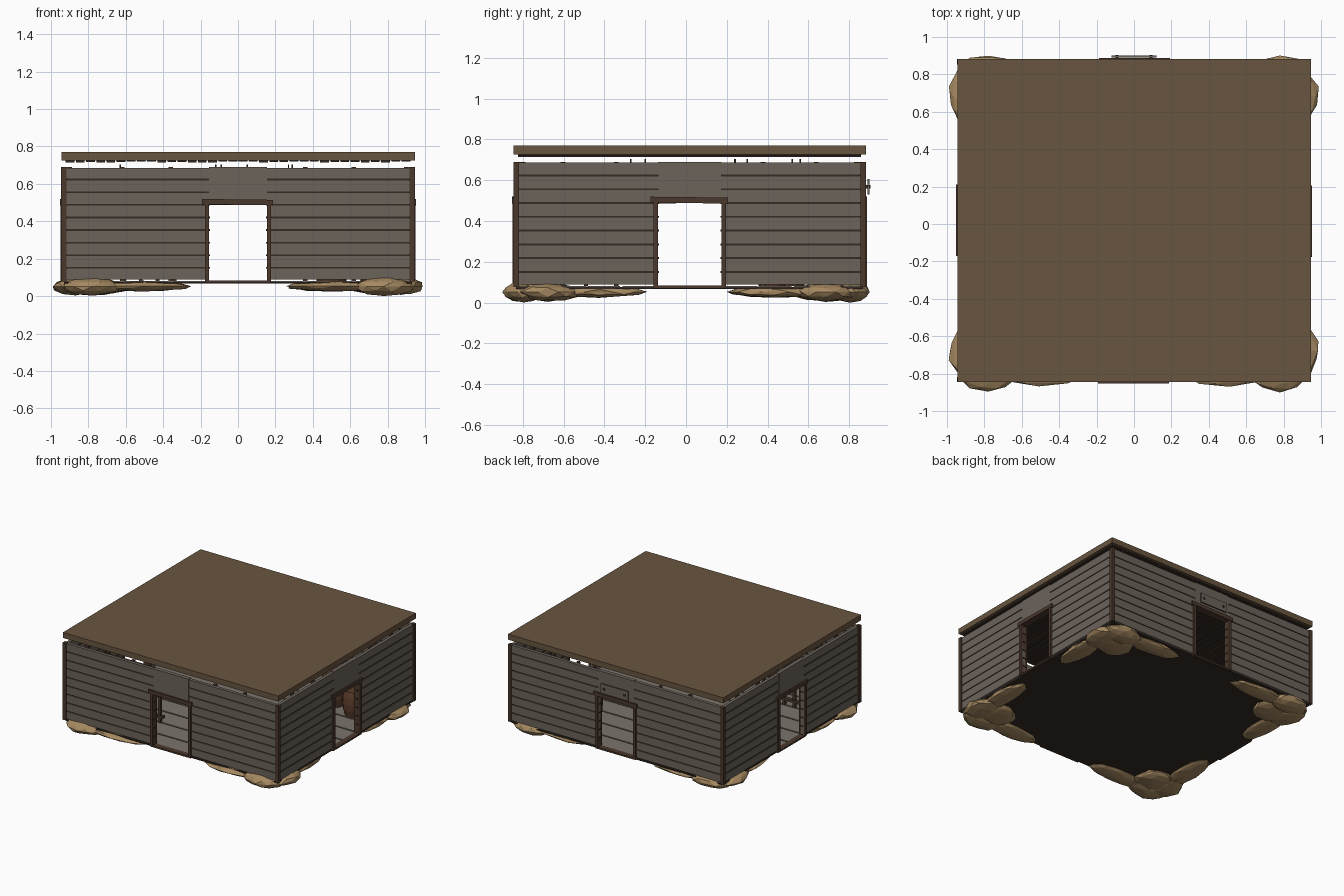
import bpy, bmesh, math, random
from mathutils import Matrix, Vector

if "Cube" in bpy.data.objects:
    bpy.data.objects.remove(bpy.data.objects["Cube"])

random.seed(4)
CY = 0.018            # house centre in y
HX, HY = 0.942, 0.86  # half sizes of the house


def material(name, r, g, b):
    m = bpy.data.materials.new(name)
    m.diffuse_color = (r, g, b, 1)
    m.use_nodes = True
    m.node_tree.nodes["Principled BSDF"].inputs["Base Color"].default_value = m.diffuse_color
    return m


ROOF = material("roof_brown", 0.14, 0.09, 0.05)
GREY = material("weathered_board", 0.15, 0.125, 0.105)
FLOOR = material("floor_board", 0.2, 0.175, 0.15)
DARK = material("dark_wood", 0.035, 0.023, 0.016)
TRIM = material("trim_wood", 0.07, 0.04, 0.026)
ROCK = material("stone", 0.38, 0.25, 0.12)
RED = material("barrel_wood", 0.11, 0.045, 0.025)


def finish(name, bm, mat):
    me = bpy.data.meshes.new(name)
    bm.to_mesh(me)
    bm.free()
    me.materials.append(mat)
    ob = bpy.data.objects.new(name, me)
    bpy.context.collection.objects.link(ob)
    return ob


def boxes(name, items, mat, matrix=Matrix.Identity(4)):
    """One object from boxes (x0, x1, y0, y1, z0, z1[, tilt about y])."""
    bm = bmesh.new()
    for it in items:
        x0, x1, y0, y1, z0, z1 = it[:6]
        tilt = it[6] if len(it) > 6 else 0
        m = (matrix @ Matrix.Translation(((x0 + x1) / 2, (y0 + y1) / 2, (z0 + z1) / 2))
             @ Matrix.Rotation(tilt, 4, 'Y') @ Matrix.Diagonal((x1 - x0, y1 - y0, z1 - z0, 1)))
        bmesh.ops.create_cube(bm, size=1, matrix=m)
    return finish(name, bm, mat)


# Roof slab and ceiling boards
boxes("roof", [(-0.945, 0.945, CY - 0.863, CY + 0.863, 0.726, 0.77)], ROOF)
n = 34
w = 1.85 / n
boxes("ceiling_boards", [(-0.925 + i * w + 0.004, -0.925 + (i + 1) * w - 0.004,
                          CY - 0.84, CY + 0.84, 0.714 + random.uniform(0, 0.006), 0.727)
                         for i in range(n)], DARK)

# Base plate and floor boards
boxes("base_plate", [(-0.93, 0.93, CY - 0.85, CY + 0.85, 0.068, 0.076)], DARK)
n = 10
w = 1.68 / n
boxes("floor_boards", [(-0.925, 0.925, CY - 0.84 + i * w + 0.006, CY - 0.84 + (i + 1) * w - 0.006,
                        0.076, 0.082) for i in range(n)], FLOOR)


# Walls: drawn facing -y at local origin, then turned to each side
def wall(side, half, dist, angle):
    M = (Matrix.Translation((0, CY, 0)) @ Matrix.Rotation(angle, 4, 'Z')
         @ Matrix.Translation((0, -dist, 0)))
    planks, battens = [], []
    rows, z0, z1, door = 9, 0.083, 0.69, 0.155
    h = (z1 - z0) / rows
    for i in range(rows):
        a = z0 + i * h
        for s in (-1, 1):
            e = sorted((s * door, s * (half - 0.012)))
            planks.append((e[0], e[1], 0.004, 0.03, a + 0.005, a + h - 0.004))
            e = sorted((s * (door - 0.004), s * (half - 0.008)))
            battens.append((e[0], e[1], 0.01, 0.034, a + h - 0.004, a + h + 0.005))
    battens = [b for b in battens if b[5] < 0.69]
    boxes(side + "_wall_planks", planks, GREY, M)
    boxes(side + "_wall_battens", battens, DARK, M)
    boxes(side + "_door_header", [(-door, door, 0.002, 0.034, 0.495, z1)], GREY, M)
    # door frame: two posts, a slightly crooked lintel, a sill
    boxes(side + "_door_frame",
          [(-0.177, -0.155, -0.008, 0.045, 0.078, 0.49),
           (0.155, 0.177, -0.008, 0.045, 0.078, 0.49),
           (-0.193, 0.188, -0.01, 0.048, 0.488, 0.517, 0.012),
           (-0.177, 0.177, -0.004, 0.04, 0.07, 0.083)], TRIM, M)
    # inner studs
    boxes(side + "_wall_studs", [(s * x - 0.012, s * x + 0.012, 0.034, 0.055, 0.082, 0.69)
                                 for s in (-1, 1) for x in (0.36, 0.62)], TRIM, M)
    if side == "back":
        boxes("door_plaque", [(-0.12, 0.12, -0.022, -0.012, 0.53, 0.605)], GREY, M)
        boxes("plaque_pegs", [(x - 0.008, x + 0.008, -0.026, 0.004, 0.56, 0.576)
                              for x in (-0.09, 0.09)], DARK, M)


for k, side in enumerate(("front", "right", "back", "left")):
    half, dist = (HX, HY) if k % 2 == 0 else (HY, HX)
    wall(side, half, dist, k * math.pi / 2)

# Corner posts
boxes("corner_posts", [(sx * 0.932 - 0.014, sx * 0.932 + 0.014,
                        CY + sy * 0.85 - 0.014, CY + sy * 0.85 + 0.014, 0.078, 0.69)
                       for sx in (-1, 1) for sy in (-1, 1)], TRIM)


# Foundation stones: flattened faceted lumps around each corner
def rock(name, c, r):
    bm = bmesh.new()
    bmesh.ops.create_icosphere(bm, subdivisions=2, radius=1)
    for v in bm.verts:
        p = v.co * random.uniform(0.9, 1.06)
        p = Vector((p.x * r[0] + c[0], p.y * r[1] + c[1], p.z * r[2] + c[2]))
        p.x = max(-1, min(1, p.x))
        p.y = max(-0.91, min(0.92, p.y))
        p.z = max(0, min(0.1, p.z))
        v.co = p
    finish(name, bm, ROCK)


STONES = [((0.78, 0.80, 0.052), (0.165, 0.10, 0.05)),
          ((0.87, 0.68, 0.052), (0.12, 0.16, 0.046)),
          ((0.51, 0.79, 0.053), (0.26, 0.08, 0.028)),
          ((0.86, 0.43, 0.053), (0.085, 0.23, 0.028)),
          ((0.74, 0.66, 0.045), (0.15, 0.14, 0.035))]
for sx, a in ((-1, "left"), (1, "right")):
    for sy, b in ((-1, "front"), (1, "back")):
        for i, (c, r) in enumerate(STONES):
            rock(f"stone_{b}_{a}_{i}", (sx * c[0], sy * c[1] + 0.004, c[2]), r)


# Barrels in the back right corner of the room
def barrel(name, x, y, r, h):
    bm = bmesh.new()
    prof = [(0, 0), (0.8, 0), (0.96, 0.25), (1, 0.5), (0.96, 0.75), (0.8, 1), (0, 1)]
    vs = [bm.verts.new((x + p * r, y, 0.082 + q * h)) for p, q in prof]
    es = [bm.edges.new(e) for e in zip(vs, vs[1:])]
    bmesh.ops.spin(bm, geom=vs + es, cent=(x, y, 0), axis=(0, 0, 1), angle=2 * math.pi, steps=12)
    bmesh.ops.remove_doubles(bm, verts=bm.verts, dist=1e-4)
    bmesh.ops.recalc_face_normals(bm, faces=bm.faces)
    finish(name, bm, RED)


barrel("barrel_large", 0.5, 0.5, 0.1, 0.26)
barrel("barrel_small", 0.72, 0.42, 0.08, 0.2)

# Slatted rack in the front left corner
boxes("slatted_rack", [(-0.8 + i * 0.09, -0.78 + i * 0.09, -0.5, -0.48, 0.082, 0.5) for i in range(6)]
      + [(-0.82, -0.31, -0.505, -0.475, z, z + 0.02) for z in (0.12, 0.3, 0.48)], TRIM)

# Hanging cords under the ceiling
boxes("hanging_cords", [(x - 0.004, x + 0.004, y - 0.004, y + 0.004, 0.56, 0.704)
                        for x, y in ((-0.63, -0.27), (-0.12, 0.52), (-0.09, -0.2),
                                     (0.05, 0.24), (0.27, 0.3), (0.29, 0.56))], DARK)
